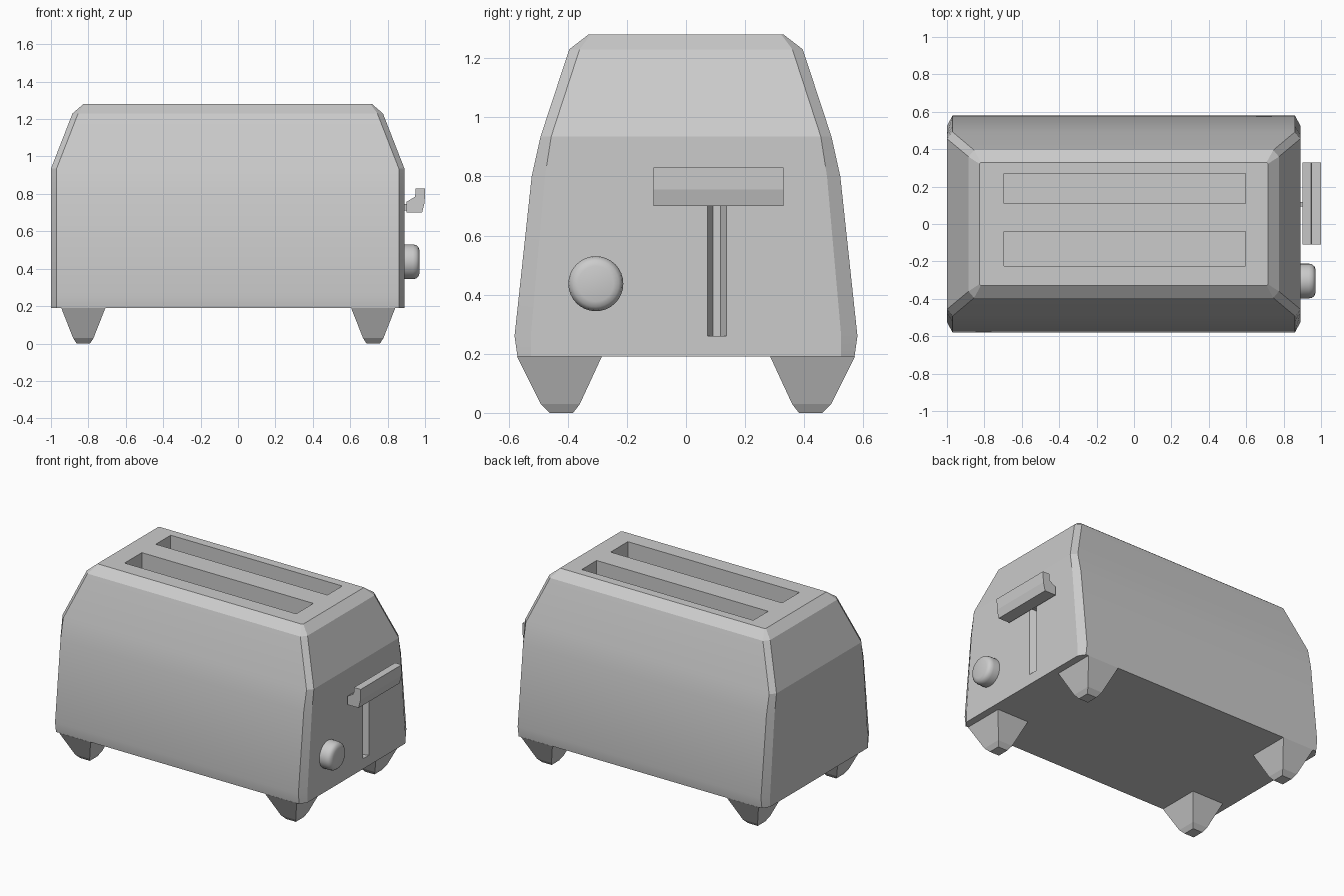
import bpy, bmesh, math
from mathutils import Matrix

if "Cube" in bpy.data.objects:
    bpy.data.objects.remove(bpy.data.objects["Cube"])

CX = -0.055  # body centre in x


def finish(bm, name, smooth=None):
    bmesh.ops.recalc_face_normals(bm, faces=bm.faces[:])
    me = bpy.data.meshes.new(name)
    bm.to_mesh(me)
    bm.free()
    ob = bpy.data.objects.new(name, me)
    bpy.context.collection.objects.link(ob)
    if smooth is not None:
        shade(ob, smooth)
    return ob


def shade(ob, degrees):
    bpy.ops.object.select_all(action='DESELECT')
    ob.select_set(True)
    bpy.context.view_layer.objects.active = ob
    bpy.ops.object.shade_smooth_by_angle(angle=math.radians(degrees))


def loft(rings, name, smooth=None):
    """Skin a list of closed rings of 3D points and cap both ends."""
    bm = bmesh.new()
    vs = [[bm.verts.new(p) for p in r] for r in rings]
    n = len(rings[0])
    for a, b in zip(vs, vs[1:]):
        for i in range(n):
            j = (i + 1) % n
            bm.faces.new((a[i], a[j], b[j], b[i]))
    bm.faces.new(vs[0])
    bm.faces.new(vs[-1])
    return finish(bm, name, smooth)


def rect(cx, cy, hx, hy, z):
    return [(cx - hx, cy - hy, z), (cx + hx, cy - hy, z),
            (cx + hx, cy + hy, z), (cx - hx, cy + hy, z)]


def octagon(hx, hy, ex, ey, z):
    """Rectangle with corners chamfered by ex, ey."""
    q = [(hx - ex, hy), (hx, hy - ey)]
    pts = [(-x, -y) for x, y in q[::-1]] + [(x, -y) for x, y in q]
    pts += [(x, y) for x, y in q[::-1]] + [(-x, y) for x, y in q]
    return [(CX + x, y, z) for x, y in pts]


# Body shell: half length, half width, chamfer x / y, height
body = loft([octagon(*r) for r in (
    (0.945, 0.570, 0.03, 0.045, 0.19),
    (0.945, 0.580, 0.03, 0.055, 0.26),
    (0.945, 0.522, 0.03, 0.045, 0.80),
    (0.945, 0.492, 0.03, 0.036, 0.935),
    (0.830, 0.395, 0.03, 0.035, 1.23),
    (0.772, 0.330, 0.008, 0.008, 1.28))], "body")

# Bread slots and the lever track, cut into the shell
cutters = []
for y0, y1 in ((0.11, 0.27), (-0.225, -0.04)):
    cy, hy = (y0 + y1) / 2, (y1 - y0) / 2
    cutters.append(loft([rect(-0.05, cy, 0.645, hy, 0.65),
                         rect(-0.05, cy, 0.645, hy, 1.40)], "slot_cutter"))
track = [(0.95, 0.072), (0.95, 0.137), (0.89, 0.137),
         (0.845, 0.117), (0.845, 0.092), (0.89, 0.072)]
cutters.append(loft([[(x, y, z) for x, y in track] for z in (0.26, 0.78)],
                    "track_cutter"))
for c in cutters:
    mod = body.modifiers.new("cut", 'BOOLEAN')
    mod.operation = 'DIFFERENCE'
    mod.solver = 'EXACT'
    mod.object = c
    bpy.context.view_layer.objects.active = body
    bpy.ops.object.modifier_apply(modifier=mod.name)
    bpy.data.objects.remove(c)
shade(body, 18)

# Four tapered feet
for xn, fx in (("left", -0.827), ("right", 0.723)):
    for yn, s in (("front", -1), ("back", 1)):
        loft([rect(fx, s * 0.428, 0.118, 0.143, 0.19),
              rect(fx, s * 0.425, 0.055, 0.066, 0.03),
              rect(fx, s * 0.422, 0.036, 0.040, 0.0)], f"{yn}_{xn}_foot")

# Lever handle with a raised finger lip
lever = [(0.90, 0.70), (0.984, 0.70), (0.998, 0.755), (1.0, 0.83),
         (0.95, 0.83), (0.947, 0.785), (0.90, 0.757)]
loft([[(x, y, z) for x, z in lever] for y in (-0.11, 0.33)], "lever_handle")

# Lever stem reaching into the track
loft([rect(0.88, 0.1045, 0.04, 0.012, z) for z in (0.71, 0.745)], "lever_stem")

# Round browning knob
knob = [(0.88, 0.093), (0.935, 0.093), (0.953, 0.089), (0.965, 0.078), (0.971, 0.060)]
loft([[(x, -0.305 + r * math.cos(a), 0.437 + r * math.sin(a))
       for a in (math.tau * i / 32 for i in range(32))] for x, r in knob],
     "browning_knob", 40)
